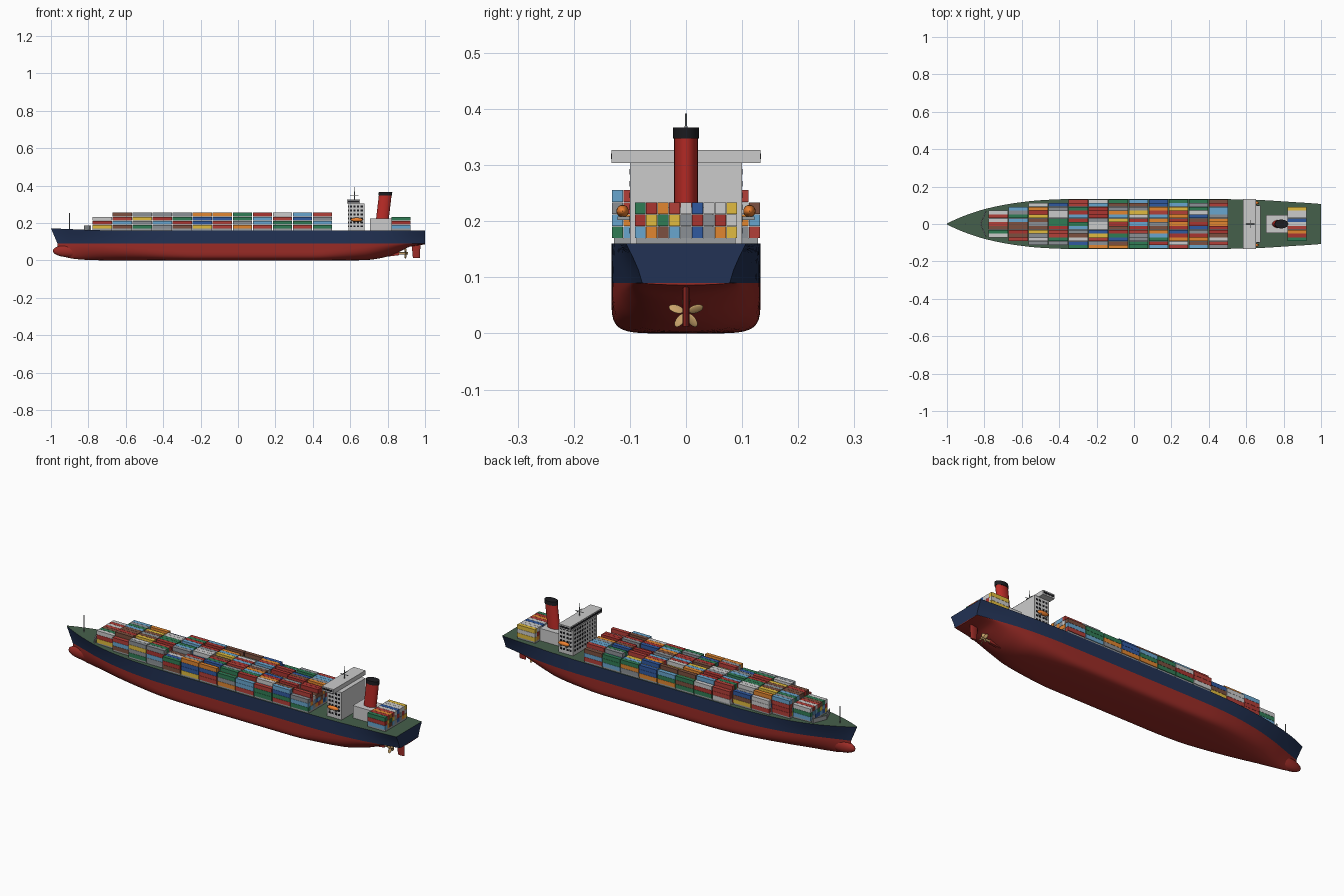
import bpy, bmesh, math, random
from mathutils import Matrix, Vector

if "Cube" in bpy.data.objects:
    bpy.data.objects.remove(bpy.data.objects["Cube"])
random.seed(7)
WL = 0.09  # waterline height

def mat(name, rgb):
    m = bpy.data.materials.new(name)
    m.diffuse_color = (*rgb, 1)
    m.use_nodes = True
    m.node_tree.nodes["Principled BSDF"].inputs["Base Color"].default_value = m.diffuse_color
    return m

NAVY = mat("navy", (.016, .032, .09)); RED = mat("hull_red", (.33, .025, .02))
GREEN = mat("deck_green", (.06, .115, .07)); WHITE = mat("white", (.8, .8, .78))
BLACK = mat("black", (.012, .012, .015)); ORANGE = mat("lifeboat_orange", (.85, .22, .03))
BRONZE = mat("bronze", (.6, .38, .15)); FUNNEL = mat("funnel_red", (.5, .025, .02))
GREY = mat("grey", (.32, .34, .35))

def finish(name, bm, mats, smooth=None):
    bmesh.ops.recalc_face_normals(bm, faces=bm.faces)
    me = bpy.data.meshes.new(name)
    bm.to_mesh(me); bm.free()
    for m in mats:
        me.materials.append(m)
    ob = bpy.data.objects.new(name, me)
    bpy.context.collection.objects.link(ob)
    if smooth:
        bpy.ops.object.select_all(action='DESELECT')
        ob.select_set(True)
        bpy.context.view_layer.objects.active = ob
        bpy.ops.object.shade_smooth_by_angle(angle=math.radians(smooth))
    return ob

def boxes(name, items, m):
    # each item: x0, x1, y0, y1, z0, z1
    bm = bmesh.new()
    for a, b, c, d, e, f in items:
        M = Matrix.Translation(((a+b)/2, (c+d)/2, (e+f)/2)) @ Matrix.Diagonal((b-a, d-c, f-e, 1))
        bmesh.ops.create_cube(bm, size=1, matrix=M)
    return finish(name, bm, [m])

def loft(name, rings, mats, closed=True, second=None, smooth=35):
    bm = bmesh.new()
    vs = [[bm.verts.new(p) for p in r] for r in rings]
    n = len(vs[0])
    for a, b in zip(vs, vs[1:]):
        for i in range(n if closed else n-1):
            j = (i+1) % n
            f = bm.faces.new((a[i], a[j], b[j], b[i]))
            if i == second:
                f.material_index = 1
    bm.faces.new(vs[0]); bm.faces.new(vs[-1])
    return finish(name, bm, mats, smooth)

def blobs(name, items, m):
    # ellipsoids: centre, radii, rotation matrix
    bm = bmesh.new()
    for c, r, R in items:
        bmesh.ops.create_uvsphere(bm, u_segments=20, v_segments=12, radius=1,
            matrix=R @ Matrix.Translation(c) @ Matrix.Diagonal((*r, 1)))
    return finish(name, bm, [m], 40)

def rods(name, items, m):
    bm = bmesh.new()
    for p, q, r in items:
        p, q = Vector(p), Vector(q)
        d = q - p
        bmesh.ops.create_cone(bm, cap_ends=True, segments=10, radius1=r, radius2=r, depth=d.length,
            matrix=Matrix.Translation((p+q)/2) @ d.to_track_quat('Z', 'Y').to_matrix().to_4x4())
    return finish(name, bm, [m], 40)

# hull stations: x at waterline, x at deck, keel z, waterline half, deck half, deck z, fullness
ST = [(-.965, -1, .035, .001, .002, .172, 2), (-.93, -.955, .02, .012, .024, .17, 1.8),
      (-.87, -.885, .008, .033, .052, .167, 1.8), (-.78, -.785, .002, .064, .083, .163, 2),
      (-.65, -.65, 0, .098, .11, .16, 2.6), (-.5, -.5, 0, .122, .127, .16, 3.5),
      (-.35, -.35, 0, .132, .133, .16, 5), (-.2, -.2, 0, .133, .133, .16, 6),
      (.4, .4, 0, .133, .133, .16, 6), (.55, .55, 0, .132, .132, .16, 4),
      (.68, .68, .002, .126, .128, .16, 2.8), (.78, .78, .016, .116, .122, .16, 2),
      (.87, .87, .05, .102, .116, .16, 1.7), (.92, .92, .074, .093, .113, .16, 1.6),
      (1, 1, .086, .078, .107, .16, 1.6)]

def tangent(i, k):
    if i in (0, len(ST)-1):
        a, b = (0, 1) if i == 0 else (i-1, i)
        return (ST[b][k]-ST[a][k]) / (ST[b][0]-ST[a][0])
    s = (ST[i][k]-ST[i-1][k]) / (ST[i][0]-ST[i-1][0])
    t = (ST[i+1][k]-ST[i][k]) / (ST[i+1][0]-ST[i][0])
    return 2*s*t/(s+t) if s*t > 0 else 0

stations = []
for i in range(len(ST)-1):
    h = ST[i+1][0] - ST[i][0]
    for s in range(4):
        t = s/4
        stations.append([(2*t**3-3*t*t+1)*ST[i][k] + (t**3-2*t*t+t)*h*tangent(i, k)
                         + (3*t*t-2*t**3)*ST[i+1][k] + (t**3-t*t)*h*tangent(i+1, k) for k in range(7)])
stations.append(list(ST[-1]))

lower, upper = [], []
for x, xd, zk, yw, yd, zd, n in stations:
    ring = []
    for j in range(-12, 13):
        a = j/12*math.pi/2
        ring.append((x, math.copysign(yw*abs(math.sin(a))**(2/n), a), WL-(WL-zk)*max(0, math.cos(a))**(2/n)))
    lower.append(ring)
    half = [(x+(xd-x)*t, yw+(yd-yw)*t**1.3, WL+(zd-WL)*t) for t in (0, .33, .66, 1)]
    upper.append([(p[0], -p[1], p[2]) for p in half] + half[::-1])
loft("hull_bottom", lower, [RED], closed=False)
loft("hull_topsides_and_deck", upper, [NAVY, GREEN], closed=False, second=3)
I4 = Matrix.Identity(4)
blobs("bulbous_bow", [((-.905, 0, .051), (.085, .023, .033), I4)], RED)

# rudder and propeller
def foil(z, a, b):
    return [(a+(b-a)*(.5-.5*math.cos(t)), .006*math.sin(t), z) for t in [k*math.pi/6 for k in range(12)]]
loft("rudder", [foil(.012, .935, .972), foil(.095, .928, .976)], [RED])
hub = Matrix.Translation((.895, 0, .038))
blobs("propeller_blades", [((0, 0, .018), (.0025, .0085, .014),
      hub @ Matrix.Rotation(k*math.tau/5, 4, 'X') @ Matrix.Translation((0, 0, 0))
      @ Matrix.Rotation(.6, 4, 'Z')) for k in range(5)], BRONZE)
rods("propeller_hub", [((.85, 0, .038), (.908, 0, .038), .006)], BRONZE)
loft("stern_skeg", [[(.66, -.012, z0), (.66, .012, z0), (.86, .006, z1), (.86, -.006, z1)]
     for z0, z1 in ((.004, .028), (.05, .07))], [RED])

# containers, in bays along the deck
COL = [mat("box_"+n, c) for n, c in {
    "blue": (.03, .1, .35), "sky": (.14, .38, .62), "red": (.4, .035, .03), "crimson": (.45, .05, .04),
    "orange": (.75, .24, .03), "yellow": (.75, .5, .05), "white": (.68, .68, .66), "grey": (.26, .28, .3),
    "green": (.03, .2, .09), "brown": (.2, .08, .05)}.items()]
cargo = [[] for _ in COL]
hatches = []
P, H, Z0 = .0204, .0215, .17
bays = [(-.777+.107*i, [7, 9, 11, 11][i] if i < 4 else 13, 3 if i == 0 else 4) for i in range(12)]
bays.append((.82, 9, 3))
for x, n, tiers in bays:
    hatches.append((x, x+.103, -n*P/2+.004, n*P/2-.004, .155, Z0))
    for c in range(n):
        y = (c-n/2)*P
        top = tiers
        if tiers == 4 and (c == 12 or random.random() < .25):
            top = 3
        for t in range(top):
            random.choice(cargo).append((x, x+.103, y+.0005, y+P-.0005, Z0+t*H, Z0+t*H+H-.0008))
for m, items in zip(COL, cargo):
    boxes("containers_"+m.name[4:], items, m)
boxes("hatch_covers", hatches, GREY)

# accommodation block with bridge
boxes("accommodation_block", [(.59, .676, -.1, .1, .155, .305)], WHITE)
boxes("bridge_with_wings", [(.583, .652, -.133, .133, .304, .327)], WHITE)
wins = []
for r in range(6):
    z = .178 + r*.021
    for k in range(4):
        x = .599 + k*.019
        for s in (-.1, .1):
            wins.append((x, x+.011, s-.001, s+.001, z, z+.01))
    for k in range(9):
        y = -.0865 + k*.0205
        wins.append((.589, .591, y, y+.009, z, z+.01))
wins.append((.582, .584, -.128, .128, .311, .321))
for s in (-.133, .133):
    wins.append((.588, .646, s-.001, s+.001, .311, .321))
boxes("windows", wins, BLACK)
blobs("lifeboats", [((.635, s*.113, .218), (.033, .011, .011), I4) for s in (-1, 1)], ORANGE)
boxes("lifeboat_davits", [(x, x+.004, min(s*.098, s*.122), max(s*.098, s*.122), .202, .208)
      for s in (-1, 1) for x in (.615, .651)], GREY)

# funnel and its casing
boxes("engine_casing", [(.705, .823, -.048, .048, .155, .225)], WHITE)
def oval(cx, z, a, b):
    return [(cx+a*math.cos(t), b*math.sin(t), z) for t in [k*math.tau/32 for k in range(32)]]
loft("funnel", [oval(.772, .22, .034, .021), oval(.787, .348, .034, .021)], [FUNNEL])
loft("funnel_cap", [oval(.787, .347, .036, .0235), oval(.789, .367, .036, .0235)], [BLACK])

# masts and foredeck fittings
rods("radar_mast", [((.622, 0, .325), (.622, 0, .37), .0028), ((.622, 0, .37), (.622, 0, .392), .0014),
     ((.622, -.022, .355), (.622, .022, .355), .0018), ((.6, 0, .348), (.644, 0, .348), .0018)], GREY)
rods("foremast", [((-.9, 0, .16), (-.9, 0, .255), .0025)], GREY)
for s, side in ((-1, "starboard"), (1, "port")):
    loft("breakwater_"+side, [[(-.823, 0, z), (-.817, 0, z), (-.787, s*.07, z), (-.793, s*.07, z)]
         for z in (.158, .186)], [GREY])
